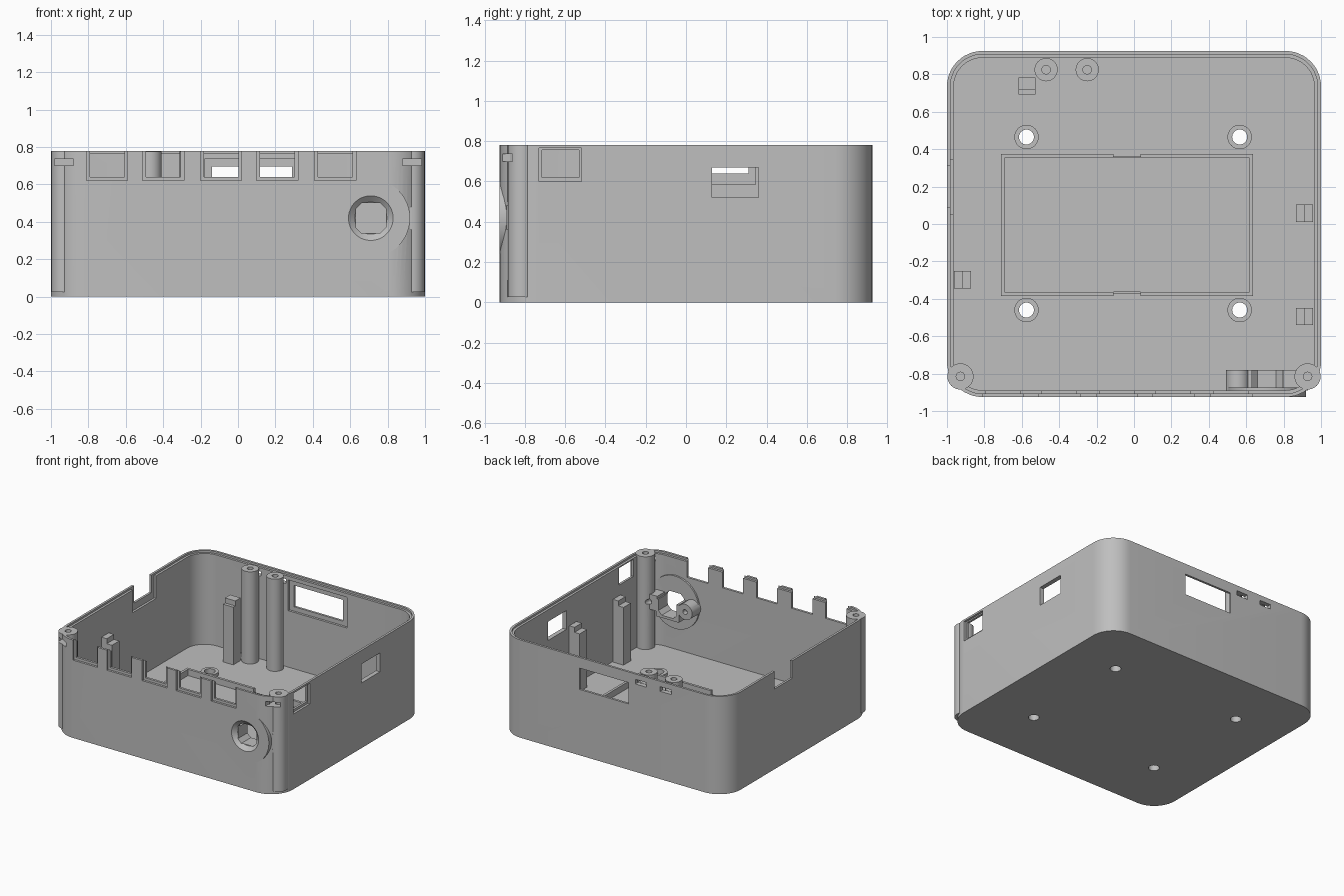
import bpy, bmesh, math
from mathutils import Matrix, Vector

old = bpy.data.objects.get("Cube")
if old:
    bpy.data.objects.remove(old, do_unlink=True)

grey = bpy.data.materials.new("plain_grey")
grey.use_nodes = True
GREY = (0.52, 0.52, 0.52, 1)
grey.diffuse_color = GREY
grey.node_tree.nodes["Principled BSDF"].inputs["Base Color"].default_value = GREY

H = 0.78        # wall height
FLOOR = 0.04    # floor thickness


def finish(name, bm):
    bmesh.ops.recalc_face_normals(bm, faces=bm.faces)
    mesh = bpy.data.meshes.new(name)
    bm.to_mesh(mesh)
    bm.free()
    mesh.materials.append(grey)
    ob = bpy.data.objects.new(name, mesh)
    bpy.context.collection.objects.link(ob)
    return ob


def box(name, x, y, z):
    bm = bmesh.new()
    size = Vector((x[1] - x[0], y[1] - y[0], z[1] - z[0]))
    mid = Vector((sum(x), sum(y), sum(z))) / 2
    bmesh.ops.create_cube(bm, size=1, matrix=Matrix.Translation(mid) @ Matrix.Diagonal(size).to_4x4())
    return finish(name, bm)


def cyl(name, a, b, r1, r2=None, sides=32):
    """Cylinder or cone from point a to point b."""
    a, b = Vector(a), Vector(b)
    turn = (b - a).to_track_quat('Z', 'Y').to_matrix().to_4x4()
    bm = bmesh.new()
    bmesh.ops.create_cone(bm, cap_ends=True, segments=sides, radius1=r1,
                          radius2=r1 if r2 is None else r2, depth=(b - a).length,
                          matrix=Matrix.Translation((a + b) / 2) @ turn)
    return finish(name, bm)


def rounded_prism(name, inset, z0, z1):
    hx, hy, r, n = 1 - inset, 0.925 - inset, 0.19 - inset, 12
    bm = bmesh.new()
    ring = []
    for q, (sx, sy) in enumerate([(1, 1), (-1, 1), (-1, -1), (1, -1)]):
        for i in range(n + 1):
            t = math.pi / 2 * (q + i / n)
            ring.append(bm.verts.new((sx * (hx - r) + r * math.cos(t), sy * (hy - r) + r * math.sin(t), z0)))
    face = bm.faces.new(ring)
    new = bmesh.ops.extrude_face_region(bm, geom=[face])["geom"]
    bmesh.ops.translate(bm, vec=(0, 0, z1 - z0), verts=[v for v in new if isinstance(v, bmesh.types.BMVert)])
    return finish(name, bm)


def combine(target, other, op='DIFFERENCE'):
    mod = target.modifiers.new("bool", 'BOOLEAN')
    mod.operation, mod.solver, mod.object = op, 'EXACT', other
    bpy.context.view_layer.update()
    deps = bpy.context.evaluated_depsgraph_get()
    mesh = bpy.data.meshes.new_from_object(target.evaluated_get(deps))
    target.modifiers.clear()
    target.data = mesh
    bpy.data.objects.remove(other, do_unlink=True)


# Hollow case with a stepped rim
case = rounded_prism("case", 0, 0, H)
combine(case, rounded_prism("cavity", 0.036, FLOOR, 1))
combine(case, rounded_prism("rim_step", 0.018, H - 0.015, 1))

# Front corner screw columns, rear screw posts and floor standoffs
for s in (-1, 1):
    combine(case, cyl("column", (s * 0.928, -0.815, 0.025), (s * 0.928, -0.815, H), 0.07), 'UNION')
for px in (-0.47, -0.25):
    combine(case, cyl("post", (px, 0.825, 0.02), (px, 0.825, H - 0.005), 0.062), 'UNION')
for sx in (-0.575, 0.565):
    for sy in (-0.46, 0.465):
        combine(case, cyl("standoff", (sx, sy, 0.02), (sx, sy, 0.065), 0.065), 'UNION')
        combine(case, cyl("screw_hole", (sx, sy, -0.1), (sx, sy, 0.2), 0.04))

# Screw bores and nut slots
for s in (-1, 1):
    combine(case, cyl("bore", (s * 0.928, -0.815, 0.5), (s * 0.928, -0.815, 1), 0.023, sides=16))
    combine(case, box("nut_slot", sorted((s * 0.88, s * 0.98)), (-1, -0.79), (0.70, 0.737)))
for px in (-0.47, -0.25):
    combine(case, cyl("bore", (px, 0.825, 0.5), (px, 0.825, 1), 0.023, sides=16))
    combine(case, box("nut_slot", (px - 0.05, px + 0.05), (0.8, 1), (0.70, 0.737)))

# Front port notches, with a shallow outer recess
for px in (-0.70, -0.40, -0.09, 0.21, 0.52):
    combine(case, box("port_recess", (px - 0.11, px + 0.11), (-1, -0.908), (0.62, 1)))
    combine(case, box("port", (px - 0.092, px + 0.092), (-1, -0.87), (0.64, 1)))

# Side windows, side notch and rear window
combine(case, box("window_recess", (0.982, 1.1), (-0.73, -0.52), (0.60, 0.765)))
combine(case, box("window", (0.9, 1.1), (-0.715, -0.53), (0.62, 0.755)))
combine(case, box("window", (0.9, 1.1), (0.13, 0.36), (0.52, 0.67)))
combine(case, box("notch", (-1.1, -0.9), (0.09, 0.31), (0.64, 1)))
combine(case, box("notch_recess", (-0.982, -0.9), (0.05, 0.345), (0.585, 1)))
combine(case, box("rear_window", (-0.14, 0.29), (0.85, 1), (0.525, 0.695)))
combine(case, box("rear_recess", (-0.18, 0.34), (0.8, 0.907), (0.49, 0.735)))

# Round control mount with countersunk eight-sided opening
KX, KZ = 0.71, 0.42
combine(case, cyl("mount_disc", (KX, -0.925, KZ), (KX, -0.875, KZ), 0.21, sides=48), 'UNION')
combine(case, box("mount_block", (0.61, 0.81), (-0.89, -0.78), (0.32, 0.46)), 'UNION')
combine(case, box("mount_ear", (0.80, 0.93), (-0.89, -0.78), (0.36, 0.48)), 'UNION')
combine(case, cyl("mount_lug", (0.555, -0.89, KZ), (0.555, -0.78, KZ), 0.063), 'UNION')
combine(case, cyl("countersink", (KX, -0.93, KZ), (KX, -0.895, KZ), 0.125, 0.086, 48))
opening = box("opening", (KX - 0.08, KX + 0.08), (-1, -0.7), (KZ - 0.08, KZ + 0.08))
bm = bmesh.new()
bm.from_mesh(opening.data)
long_edges = [e for e in bm.edges if abs(e.verts[0].co.y - e.verts[1].co.y) > 0.2]
bmesh.ops.bevel(bm, geom=long_edges, offset=0.03, segments=1, affect='EDGES')
bm.to_mesh(opening.data)
bm.free()
combine(case, opening)
for px in (0.555, 0.87):
    combine(case, cyl("lug_hole", (px, -0.82, KZ), (px, -0.7, KZ), 0.02, sides=16))

# Soft shading on the curved walls
bpy.ops.object.select_all(action='DESELECT')
case.select_set(True)
bpy.context.view_layer.objects.active = case
bpy.ops.object.shade_smooth_by_angle(angle=math.radians(30))

# Two facing floor trays joined by low ribs
low, top = FLOOR - 0.01, 0.09
for side, outer, inner in (("right", -0.71, -0.11), ("left", 0.635, 0.035)):
    step = math.copysign(0.02, inner - outer)
    box(f"tray_end_{side}", sorted((outer, outer + step)), (-0.385, 0.375), (low, top))
    for end, y in (("front", -0.385), ("back", 0.355)):
        box(f"tray_{end}_{side}", sorted((outer + step, inner)), (y, y + 0.02), (low, top))
for end, y in (("front", -0.372), ("back", 0.352)):
    box(f"tray_link_{end}", (-0.11, 0.035), (y, y + 0.012), (low, 0.06))

# Board supports: a body with a taller stop on the wall side
for i, (x, y, dx, dy) in enumerate([(-0.572, 0.738, 0, 1), (0.912, 0.057, 1, 0),
                                    (0.912, -0.495, 1, 0), (-0.917, -0.298, -1, 0)]):
    h = 0.046
    box(f"support_{i + 1}", (x - h, x + h), (y - h, y + h), (low, 0.50))
    xs = sorted((x + dx * h, x)) if dx else (x - h, x + h)
    ys = sorted((y + dy * h, y - dy * 0.02)) if dy else (y - h, y + h)
    box(f"support_stop_{i + 1}", xs, ys, (0.50, 0.54))
